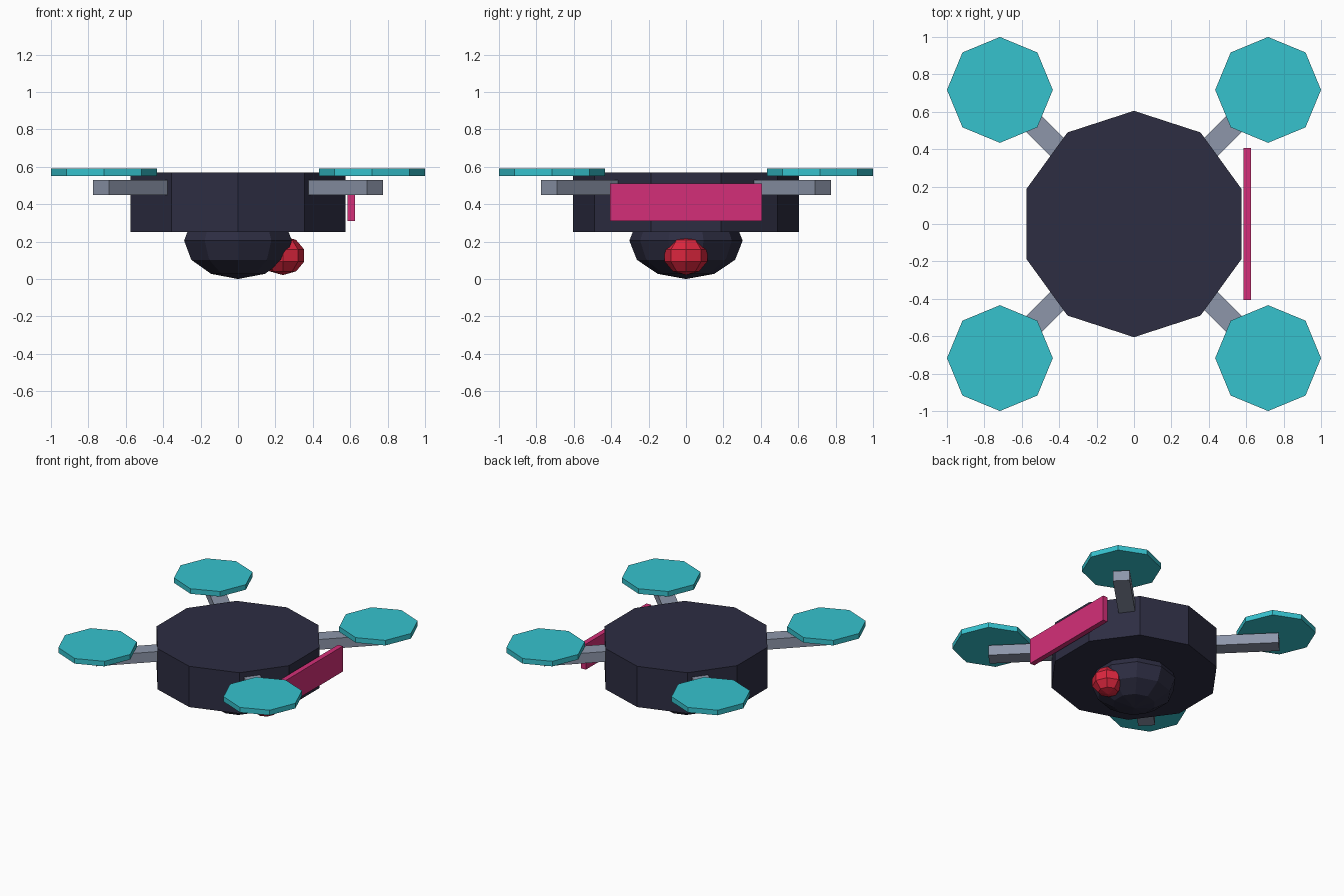
import bpy
from math import radians, sqrt

if "Cube" in bpy.data.objects:
    bpy.data.objects.remove(bpy.data.objects["Cube"], do_unlink=True)


def material(name, hex_code):
    """Flat material from an sRGB hex code, stored as linear values."""
    srgb = [int(hex_code[i:i + 2], 16) / 255 for i in (0, 2, 4)]
    color = [c / 12.92 if c < 0.04045 else ((c + 0.055) / 1.055) ** 2.4 for c in srgb] + [1]
    mat = bpy.data.materials.new(name)
    mat.use_nodes = True
    mat.diffuse_color = color
    mat.node_tree.nodes["Principled BSDF"].inputs["Base Color"].default_value = color
    return mat


navy = material("dark navy", "2D2D42")
grey = material("steel grey", "8D96AA")
cyan = material("bright cyan", "36C2CE")
pink = material("hot pink", "D42F78")
red = material("lens red", "DC263E")


def finish(name, mat, scale=(1, 1, 1)):
    obj = bpy.context.object
    obj.name = name
    obj.scale = scale
    obj.data.materials.append(mat)
    return obj


def disc(name, mat, sides, radius, bottom, top, x=0, y=0):
    bpy.ops.mesh.primitive_cylinder_add(vertices=sides, radius=radius, depth=top - bottom,
                                        location=(x, y, (bottom + top) / 2))
    return finish(name, mat)


def ball(name, mat, segments, rings, radius, height, location):
    bpy.ops.mesh.primitive_uv_sphere_add(segments=segments, ring_count=rings,
                                         radius=1, location=location)
    return finish(name, mat, (radius, radius, height))


def box(name, mat, size, location, turn=0):
    bpy.ops.mesh.primitive_cube_add(size=1, location=location, rotation=(0, 0, radians(turn)))
    return finish(name, mat, size)


# Hull with the dome and lens beneath it
disc("hull", navy, 10, 0.605, 0.25, 0.57)
ball("belly_dome", navy, 10, 6, 0.303, 0.205, (0, 0, 0.205))
ball("camera_lens", red, 8, 5, 0.12, 0.104, (0.24, 0, 0.125))

# Side panel
box("side_panel", pink, (0.04, 0.81, 0.2), (0.606, 0, 0.41))

# Four diagonal arms, each carrying a rotor
inner, outer = 0.4, 1.035
middle = (inner + outer) / 2 / sqrt(2)
for side, sx in (("left", 1), ("right", -1)):
    for end, sy in (("front", -1), ("back", 1)):
        box(f"{end}_{side}_arm", grey, (outer - inner, 0.12, 0.08),
            (sx * middle, sy * middle, 0.49), 45 * sx * sy)
        disc(f"{end}_{side}_rotor", cyan, 8, 0.283, 0.55, 0.59, sx * 0.717, sy * 0.717)
